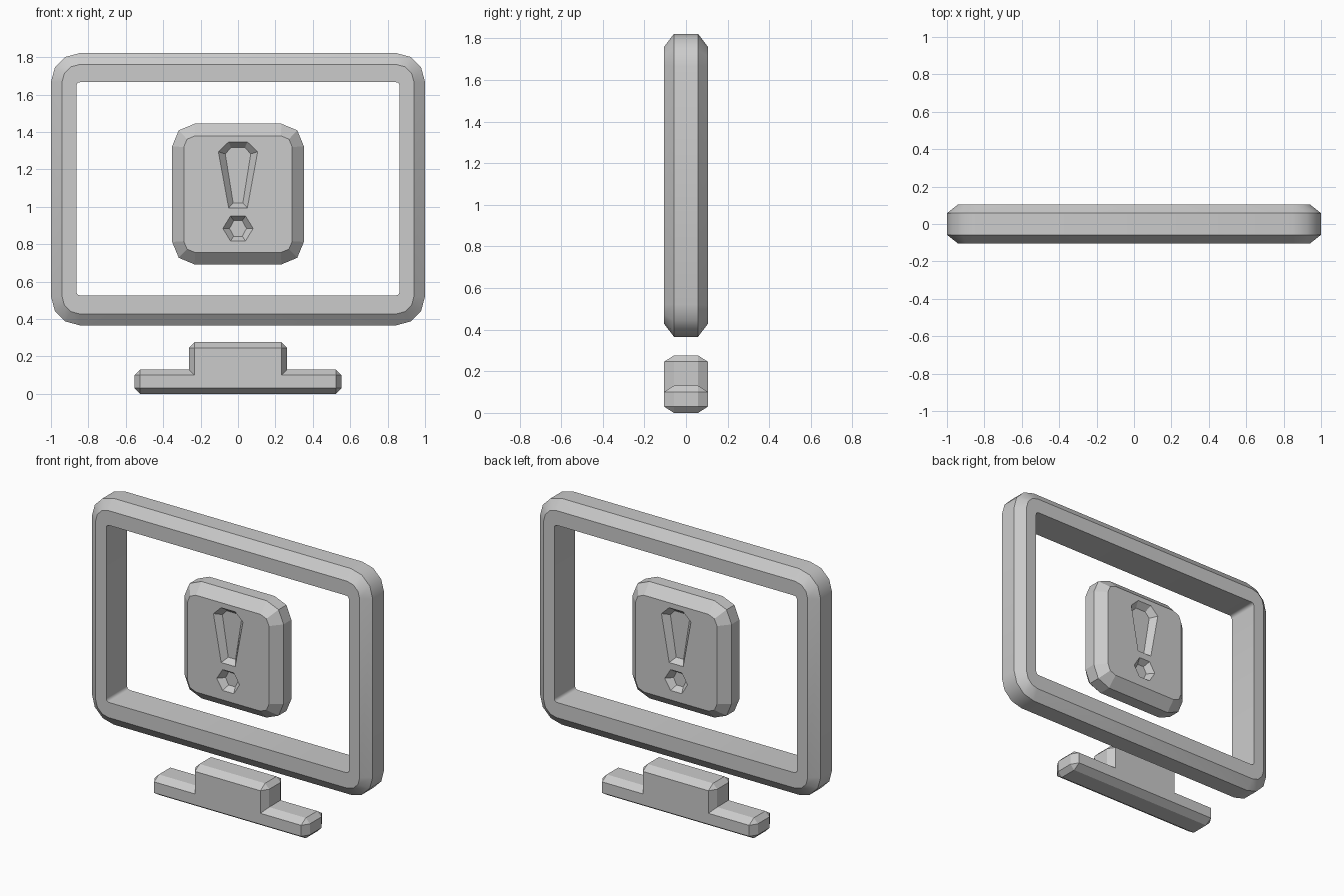
import bpy, bmesh, math

if "Cube" in bpy.data.objects:
    bpy.data.objects.remove(bpy.data.objects["Cube"])


def rounded(hx, z0, z1, r, segs):
    """Rounded rectangle outline in x/z."""
    pts = []
    for cx, cz, start in ((hx - r, z1 - r, 0), (r - hx, z1 - r, 90),
                          (r - hx, z0 + r, 180), (hx - r, z0 + r, 270)):
        for i in range(segs + 1):
            a = math.radians(start + 90 * i / segs)
            pts.append((cx + r * math.cos(a), cz + r * math.sin(a)))
    return pts


def mirrored(half):
    """Close a right-hand half outline by mirroring it in x."""
    return half + [(-x, z) for x, z in reversed(half)]


def add_ring(bm, y, pts):
    return [bm.verts.new((x, y, z)) for x, z in pts]


def bridge(bm, a, b):
    n = len(a)
    for i in range(n):
        j = (i + 1) % n
        bm.faces.new((a[i], a[j], b[j], b[i]))


def loop_edges(bm, ring):
    return [bm.edges.get((ring[i], ring[i - 1])) for i in range(len(ring))]


def finish(name, bm, smooth=None):
    bmesh.ops.remove_doubles(bm, verts=bm.verts, dist=1e-5)
    bmesh.ops.recalc_face_normals(bm, faces=bm.faces)
    mesh = bpy.data.meshes.new(name)
    bm.to_mesh(mesh)
    bm.free()
    ob = bpy.data.objects.new(name, mesh)
    bpy.context.collection.objects.link(ob)
    if smooth:
        bpy.ops.object.select_all(action='DESELECT')
        ob.select_set(True)
        bpy.context.view_layer.objects.active = ob
        bpy.ops.object.shade_smooth_by_angle(angle=math.radians(smooth))
    return ob


D, S = 0.105, 0.058  # half depth and half width of the side band

# Screen frame: bevelled outside, straight opening
bm = bmesh.new()
outer = rounded(1.0, 0.366, 1.822, 0.155, 3)
inset = rounded(0.94, 0.428, 1.76, 0.09, 3)
hole = rounded(0.864, 0.526, 1.666, 0.02, 3)
rings = [add_ring(bm, y, p) for y, p in
         ((-D, hole), (-D, inset), (-S, outer), (S, outer), (D, inset), (D, hole))]
for i in range(len(rings)):
    bridge(bm, rings[i - 1], rings[i])
finish("screen_frame", bm, 35)

# Warning block: bevelled tile with two sunken shapes on both faces
bm = bmesh.new()
tile_out = rounded(0.352, 0.692, 1.444, 0.12, 2)
tile_in = rounded(0.29, 0.756, 1.379, 0.06, 2)
T, B = 0.10, 0.04
rings = [add_ring(bm, y, p) for y, p in
         ((-T, tile_in), (-B, tile_out), (B, tile_out), (T, tile_in))]
for a, b in zip(rings, rings[1:]):
    bridge(bm, a, b)
bar = (mirrored([(0.05, 0.994), (0.105, 1.294), (0.05, 1.347)]),
       mirrored([(0.026, 1.02), (0.068, 1.283), (0.037, 1.316)]))
dot = (mirrored([(0.04, 0.817), (0.081, 0.884), (0.04, 0.951)]),
       mirrored([(0.023, 0.842), (0.045, 0.884), (0.023, 0.926)]))
for sign, face_ring in ((-1, rings[0]), (1, rings[-1])):
    rim = loop_edges(bm, face_ring)
    for top, floor in (bar, dot):
        a = add_ring(bm, sign * T, top)
        b = add_ring(bm, sign * 0.062, floor)
        bridge(bm, a, b)
        bm.faces.new(b)
        rim += loop_edges(bm, a)
    bmesh.ops.triangle_fill(bm, edges=rim, use_beauty=True, normal=(0, sign, 0))
finish("warning_block", bm)

# Stand: stepped profile, every outer edge chamfered
bm = bmesh.new()
c = 0.03
stand_out = mirrored([(0.553 - c, 0), (0.553, c), (0.553, 0.131 - c), (0.553 - c, 0.131),
                      (0.263, 0.131), (0.263, 0.276 - c), (0.263 - c, 0.276)])
stand_in = mirrored([(0.553 - c, c), (0.553 - c, c), (0.553 - c, 0.131 - c),
                     (0.553 - c, 0.131 - c), (0.263 - c, 0.131 - c),
                     (0.263 - c, 0.276 - c), (0.263 - c, 0.276 - c)])
rings = [add_ring(bm, y, p) for y, p in
         ((-D, stand_in), (-S, stand_out), (S, stand_out), (D, stand_in))]
for a, b in zip(rings, rings[1:]):
    bridge(bm, a, b)
bm.faces.new(rings[0])
bm.faces.new(rings[-1])
finish("stand", bm)
